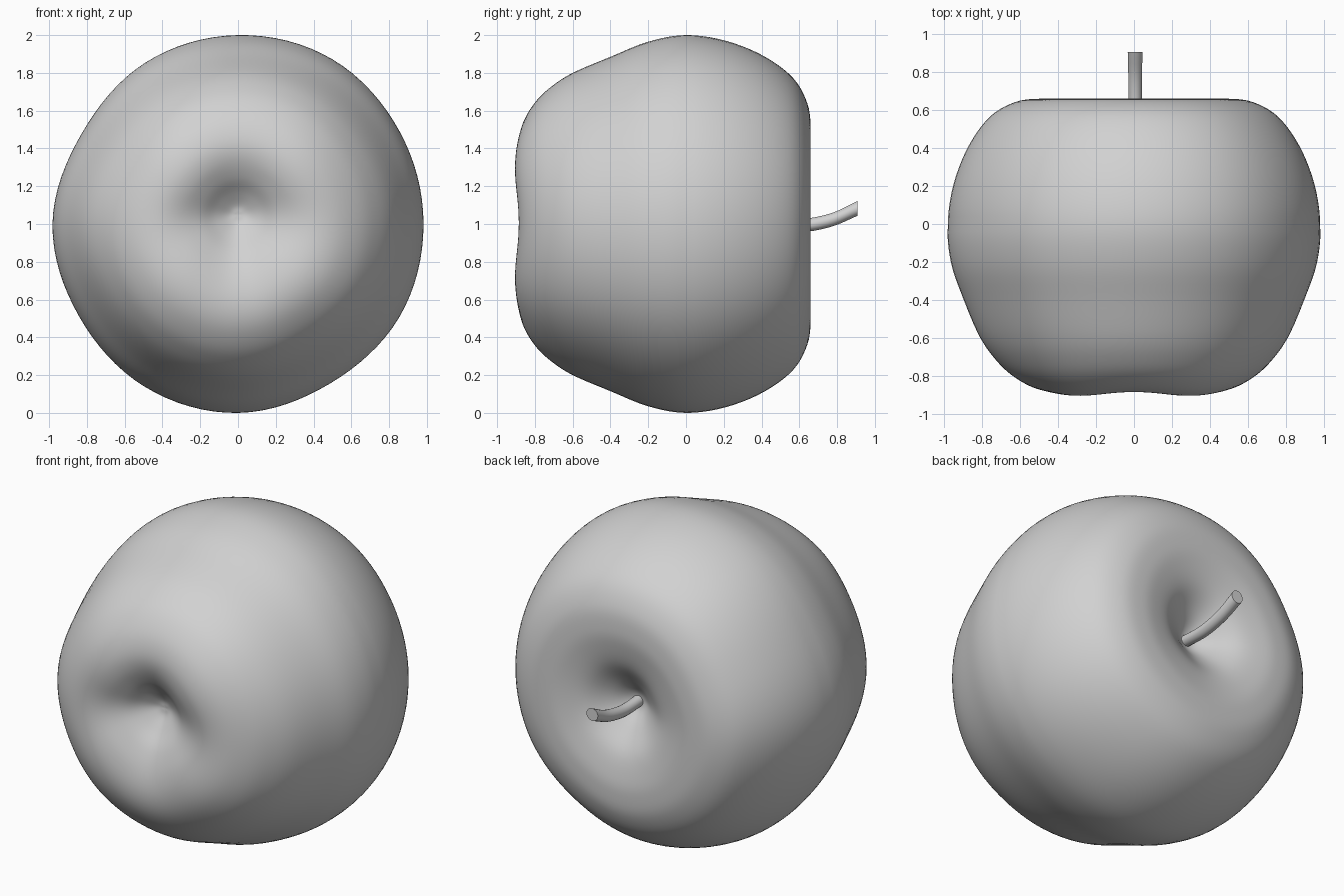
import bpy, bmesh, math
from mathutils import Vector

cube = bpy.data.objects.get("Cube")
if cube:
    bpy.data.objects.remove(cube, do_unlink=True)

grey = bpy.data.materials.new("plain_grey")
grey.use_nodes = True
colour = (0.64, 0.64, 0.64, 1)
grey.diffuse_color = colour
grey.node_tree.nodes["Principled BSDF"].inputs["Base Color"].default_value = colour


def spline(a, b, c, d, t):
    """Smooth step from b to c, guided by neighbours a and d."""
    return 0.5 * (2 * b + (c - a) * t + (2 * a - 5 * b + 4 * c - d) * t * t
                  + (3 * b - a - 3 * c + d) * t ** 3)


def refine(points, steps):
    """Smooth an open path of points."""
    pts = [Vector(p) for p in points]
    pts = [2 * pts[0] - pts[1]] + pts + [2 * pts[-1] - pts[-2]]
    out = [spline(*pts[i:i + 4], k / steps)
           for i in range(len(pts) - 3) for k in range(steps)]
    return out + [pts[-2]]


def loft(name, rings):
    """Skin a row of closed rings and cap both ends."""
    bm = bmesh.new()
    loops = [[bm.verts.new(co) for co in ring] for ring in rings]
    n = len(loops[0])
    for a, b in zip(loops, loops[1:]):
        for i in range(n):
            j = (i + 1) % n
            bm.faces.new((a[i], a[j], b[j], b[i]))
    bm.faces.new(loops[0])
    bm.faces.new(loops[-1])
    bmesh.ops.recalc_face_normals(bm, faces=bm.faces)
    mesh = bpy.data.meshes.new(name)
    bm.to_mesh(mesh)
    bm.free()
    mesh.materials.append(grey)
    obj = bpy.data.objects.new(name, mesh)
    bpy.context.collection.objects.link(obj)
    bpy.ops.object.select_all(action="DESELECT")
    obj.select_set(True)
    bpy.context.view_layer.objects.active = obj
    bpy.ops.object.shade_smooth_by_angle(angle=math.radians(40))
    return obj


# Uneven outline: radius every 30 degrees, starting at +x
outline = [.98, .985, 1.005, 1.0, .985, .955, .98, .972, .993, 1.0, .975, .985]


def outline_radius(angle):
    pos = angle / math.tau * len(outline)
    i = int(pos)
    return spline(*[outline[(i + k) % len(outline)] for k in (-1, 0, 1, 2)], pos - i)


# Fruit body: (radius, y) profile from the stem hollow to the front hollow
profile = [(.004, .455), (.06, .47), (.15, .535), (.27, .612), (.4, .65), (.51, .66),
           (.64, .642), (.775, .565), (.89, .41), (.97, .21), (1, 0), (.965, -.2),
           (.885, -.4), (.8, -.6), (.725, -.72), (.645, -.805), (.54, -.87),
           (.43, -.895), (.32, -.88), (.21, -.83), (.12, -.765), (.05, -.722),
           (.004, -.712)]
SIDES = 96
body_rings = []
for r, y in refine(profile, 5):
    front = max(0, -y - .6) / .3
    # The front half is fuller towards the sides, and its hollow sits high
    side_bulge = .03 * math.sin(math.pi * min(1, max(0, -y / .9))) * min(1, r / .5)
    lift = .05 * max(0, 1 - (r / .5) ** 2) ** 2 if y < 0 else 0
    ring = []
    for s in range(SIDES):
        a = math.tau * s / SIDES
        # Four faint lobes around the front rim
        lobe = .01 * math.cos(4 * a) * front * min(1, r / .3)
        rad = r * outline_radius(a) + side_bulge * math.cos(a) ** 2
        ring.append((rad * math.cos(a), y + lobe, 1 + lift + rad * math.sin(a)))
    body_rings.append(ring)
loft("fruit_body", body_rings)

# Bent stem: (y, z, radius) path with a flat upright end
stem_path = [(.4, 1.0, .034), (.55, .99, .034), (.65, .995, .035),
             (.78, 1.025, .036), (.907, 1.082, .039)]
STEM_SIDES = 20
stem_rings = []
for y, z, r in refine(stem_path, 4):
    stem_rings.append([(.006 + r * math.cos(math.tau * s / STEM_SIDES), y,
                        z + r * math.sin(math.tau * s / STEM_SIDES))
                       for s in range(STEM_SIDES)])
loft("stem", stem_rings)
